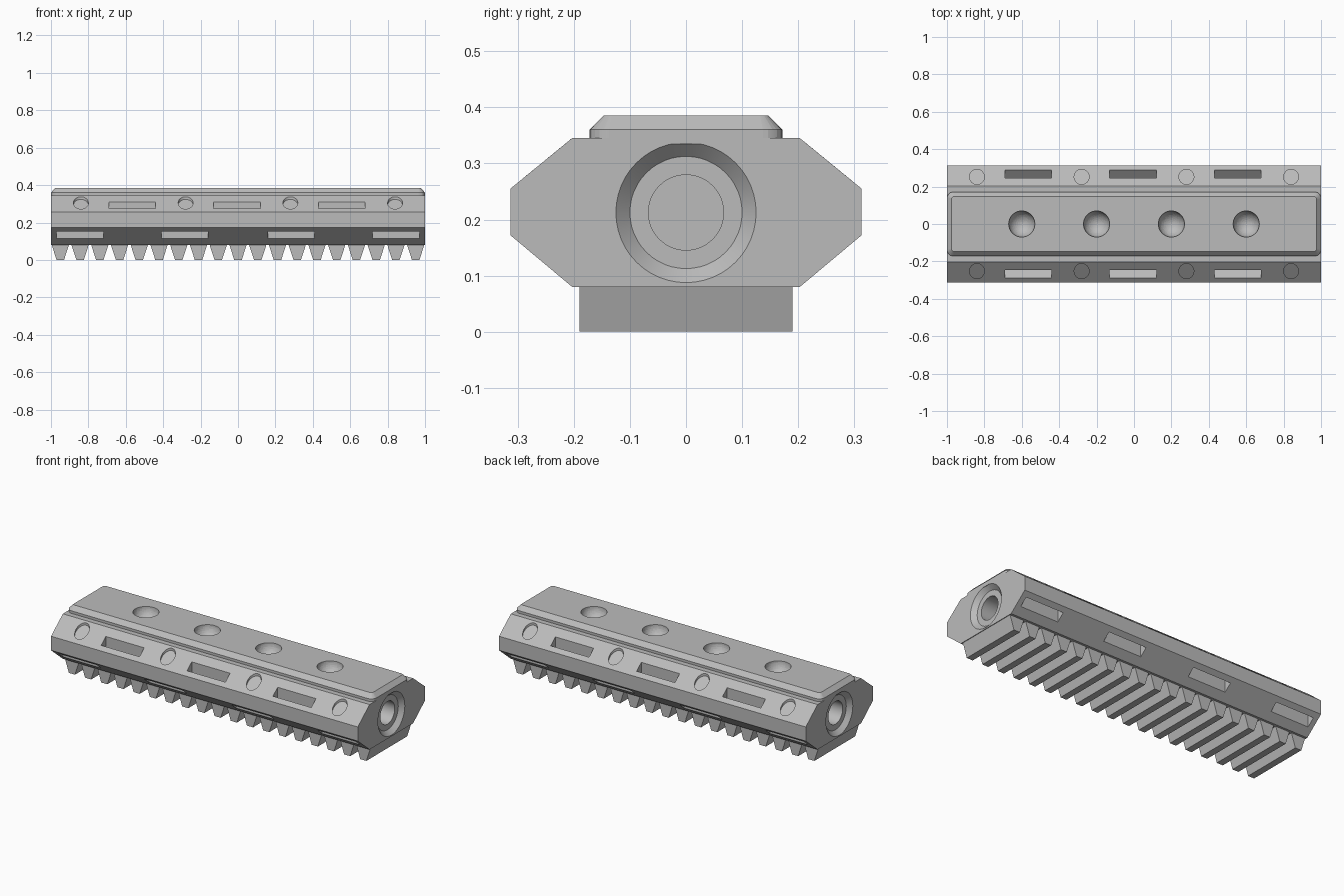
import bpy
import bmesh
from math import radians
from mathutils import Matrix, Vector

cube = bpy.data.objects.get("Cube")
if cube:
    bpy.data.objects.remove(cube, do_unlink=True)

grey = bpy.data.materials.new("plain_grey")
grey.use_nodes = True
color = (0.5, 0.5, 0.5, 1)
grey.diffuse_color = color
grey.node_tree.nodes["Principled BSDF"].inputs["Base Color"].default_value = color

MID = 0.2125   # height of the bar's axis


def make(name, bm):
    bmesh.ops.recalc_face_normals(bm, faces=bm.faces)
    mesh = bpy.data.meshes.new(name)
    bm.to_mesh(mesh)
    bm.free()
    mesh.materials.append(grey)
    obj = bpy.data.objects.new(name, mesh)
    bpy.context.collection.objects.link(obj)
    return obj


def prism(bm, points, direction):
    """Extrude a closed outline along a direction."""
    face = bm.faces.new([bm.verts.new(p) for p in points])
    out = bmesh.ops.extrude_face_region(bm, geom=[face])
    verts = [v for v in out["geom"] if isinstance(v, bmesh.types.BMVert)]
    bmesh.ops.translate(bm, verts=verts, vec=Vector(direction))


def cone(bm, r1, r2, depth, matrix):
    bmesh.ops.create_cone(bm, cap_ends=True, segments=48, radius1=r1,
                          radius2=r2, depth=depth, matrix=matrix)


def cut(obj, bm):
    cutter = make("cutter", bm)
    cutter.hide_render = True
    mod = obj.modifiers.new("cut", 'BOOLEAN')
    mod.operation = 'DIFFERENCE'
    mod.solver = 'EXACT'
    mod.object = cutter
    bpy.ops.object.select_all(action='DESELECT')
    bpy.context.view_layer.objects.active = obj
    obj.select_set(True)
    bpy.ops.object.modifier_apply(modifier=mod.name)
    bpy.data.objects.remove(cutter, do_unlink=True)


def smooth(obj):
    bpy.ops.object.select_all(action='DESELECT')
    bpy.context.view_layer.objects.active = obj
    obj.select_set(True)
    bpy.ops.object.shade_smooth_by_angle(angle=radians(25))


# Eight-sided bar
half = [(0.203, 0.08), (0.313, 0.172), (0.313, 0.255), (0.203, 0.345)]
outline = half + [(-y, z) for y, z in reversed(half)]
bm = bmesh.new()
prism(bm, [(-1, y, z) for y, z in outline], (2, 0, 0))
body = make("body", bm)

# Countersunk bore in each end
for seat in (True, False):
    bm = bmesh.new()
    for side in (-1, 1):
        turn = Matrix.Rotation(side * radians(90), 4, 'Y')
        if seat:
            cone(bm, 0.1, 0.15, 0.05, Matrix.Translation((side, 0, MID)) @ turn)
        else:
            cone(bm, 0.067, 0.067, 0.4, Matrix.Translation((side, 0, MID)) @ turn)
    cut(body, bm)

# Wedge slots in all four slopes, the lower row staggered
bm = bmesh.new()
for side in (-1, 1):
    for up, starts in ((1, (-0.69, -0.13, 0.43)), (-1, (-0.97, -0.41, 0.16, 0.72))):
        wedge = [(0.245, 0.0255), (0.245, 0.0985), (0.262, 0.115), (0.289, 0.0625)]
        for x in starts:
            prism(bm, [(x, side * y, MID + up * z) for y, z in wedge], (0.25, 0, 0))
cut(body, bm)

# Shallow round pockets whose floors follow the upper slopes
bm = bmesh.new()
slope = 0.09 / 0.11
for side in (-1, 1):
    for x in (-0.84, -0.28, 0.28, 0.84):
        disc = bmesh.ops.create_cone(
            bm, cap_ends=True, segments=32, radius1=0.04, radius2=0.04, depth=0.06,
            matrix=Matrix.Translation((x, side * 0.252, 0.32)))
        for v in disc["verts"]:
            lift = 0.04 if v.co.z > 0.32 else -0.014
            v.co.z = 0.345 - (abs(v.co.y) - 0.203) * slope + lift
cut(body, bm)
smooth(body)


# Top plate with rounded corners and a bevelled rim
def rounded(bm, hx, hy, r, z):
    ring = []
    for i, (sx, sy) in enumerate(((1, 1), (-1, 1), (-1, -1), (1, -1))):
        for k in range(7):
            arm = Matrix.Rotation(radians(90 * i + 15 * k), 3, 'Z') @ Vector((r, 0, 0))
            ring.append(bm.verts.new(Vector((sx * (hx - r), sy * (hy - r), z)) + arm))
    return ring


bm = bmesh.new()
rings = [rounded(bm, 1, 0.172, 0.035, 0.335), rounded(bm, 1, 0.172, 0.035, 0.36),
         rounded(bm, 0.976, 0.147, 0.015, 0.385)]
for low, high in zip(rings, rings[1:]):
    for i in range(len(low)):
        j = (i + 1) % len(low)
        bm.faces.new((low[i], low[j], high[j], high[i]))
bm.faces.new(rings[0])
bm.faces.new(rings[-1])
plate = make("top_plate", bm)

# Join plate and bar, then sink the four round-bottomed holes
union = body.modifiers.new("join", 'BOOLEAN')
union.operation = 'UNION'
union.solver = 'EXACT'
union.object = plate
bpy.context.view_layer.objects.active = body
bpy.ops.object.modifier_apply(modifier=union.name)
bpy.data.objects.remove(plate, do_unlink=True)
bm = bmesh.new()
for x in (-0.6, -0.2, 0.2, 0.6):
    bmesh.ops.create_uvsphere(bm, u_segments=40, v_segments=20, radius=0.07,
                              matrix=Matrix.Translation((x, 0, 0.385)))
cut(body, bm)
smooth(body)

# Row of tapered teeth underneath
bm = bmesh.new()
count = 19
for i in range(count):
    x = -0.95 + 1.9 * i / (count - 1)
    tooth = [(x - 0.046, 0.08), (x - 0.02, 0), (x + 0.02, 0), (x + 0.046, 0.08)]
    prism(bm, [(px, -0.19, pz) for px, pz in tooth], (0, 0.38, 0))
make("teeth", bm)
